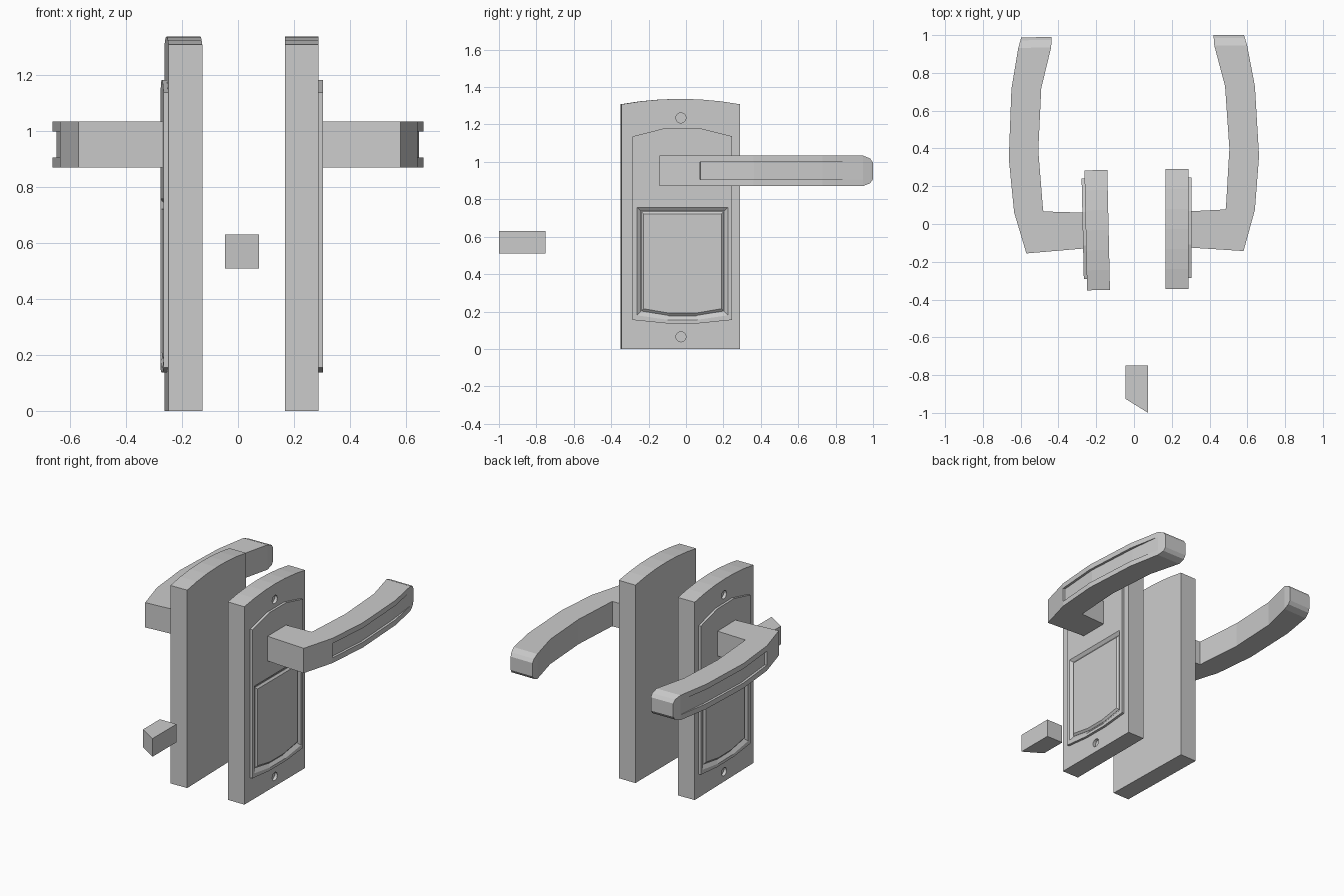
import bpy, bmesh
from mathutils import Matrix, Vector

cube = bpy.data.objects.get("Cube")
if cube:
    bpy.data.objects.remove(cube)

metal = bpy.data.materials.new("grey metal")
metal.use_nodes = True
GREY = (0.6, 0.6, 0.6, 1)
metal.diffuse_color = GREY
metal.node_tree.nodes["Principled BSDF"].inputs["Base Color"].default_value = GREY


def loft(name, rings, matrix=Matrix()):
    """Skin a closed solid through matching rings of points."""
    bm = bmesh.new()
    rows = [[bm.verts.new(matrix @ Vector(p)) for p in ring] for ring in rings]
    n = len(rows[0])
    for a, b in zip(rows, rows[1:]):
        for i in range(n):
            j = (i + 1) % n
            bm.faces.new((a[i], a[j], b[j], b[i]))
    bm.faces.new(rows[0])
    bm.faces.new(rows[-1])
    bmesh.ops.remove_doubles(bm, verts=bm.verts, dist=1e-5)
    bmesh.ops.recalc_face_normals(bm, faces=bm.faces)
    mesh = bpy.data.meshes.new(name)
    bm.to_mesh(mesh)
    bm.free()
    mesh.materials.append(metal)
    obj = bpy.data.objects.new(name, mesh)
    bpy.context.collection.objects.link(obj)
    return obj


def cut(obj, cutter):
    """Subtract the cutter, bake the result and drop the cutter."""
    mod = obj.modifiers.new("cut", "BOOLEAN")
    mod.operation, mod.solver, mod.object = "DIFFERENCE", "EXACT", cutter
    cutter.hide_render = True
    graph = bpy.context.evaluated_depsgraph_get()
    mesh = bpy.data.meshes.new_from_object(obj.evaluated_get(graph))
    obj.modifiers.clear()
    obj.data = mesh
    bpy.data.objects.remove(cutter)


def crown(y0, y1, side, mid, n):
    """Shallow arch of n segments from y0 to y1."""
    pts = []
    for i in range(n + 1):
        t = i / n
        pts.append((y0 + (y1 - y0) * t, side + (mid - side) * 4 * t * (1 - t)))
    return pts


def at_x(x, outline):
    return [(x, y, z) for y, z in outline]


def window(inset):
    """Window outline: flat top, arched bottom, shrunk by the inset."""
    y0, y1 = -0.262 + inset, 0.224 - inset
    return crown(y0, y1, 0.18 + inset, 0.153 + inset, 3) + [(y1, 0.757 - inset), (y0, 0.757 - inset)]


def disc(r, cz):
    m = Matrix.Translation((0, -0.027, cz))
    pts = [m @ (Matrix.Rotation(i * 0.3926991, 4, "X") @ Vector((0, r, 0))) for i in range(16)]
    return [(p.y, p.z) for p in pts]


# Handle path: inner corner, outer corner, half height, groove half height, groove depth
MID = 0.952
STATIONS = [
    ((0.25, 0.065), (0.25, -0.122), 0.082, 0.047, 0),
    ((0.485, 0.077), (0.58, -0.143), 0.082, 0.047, 0),
    ((0.487, 0.09), (0.64, 0.075), 0.082, 0.047, 0),
    ((0.487, 0.09), (0.64, 0.075), 0.082, 0.047, 0.016),
    ((0.505, 0.4), (0.662, 0.36), 0.082, 0.047, 0.016),
    ((0.482, 0.73), (0.64, 0.73), 0.082, 0.047, 0.016),
    ((0.425, 0.945), (0.599, 0.945), 0.082, 0.047, 0),
    ((0.422, 0.985), (0.587, 0.985), 0.066, 0.044, 0),
    ((0.422, 1.0), (0.582, 1.0), 0.044, 0.04, 0),
]


def handle_ring(inner, outer, h, g, depth):
    i, o = Vector(inner), Vector(outer)
    d = o + (i - o).normalized() * depth
    spots = [(i, -h), (o, -h), (o, -g), (d, -g), (d, g), (o, g), (o, h), (i, h)]
    return [(p.x, p.y, MID + z) for p, z in spots]


def lock_side(side, body, grip):
    # Back plate with arched top and two screw holes
    plate_outline = [(0.29, 0), (-0.345, 0)] + crown(-0.345, 0.29, 1.308, 1.337, 6)
    plate = loft(side + "_plate", [at_x(0.167, plate_outline), at_x(0.288, plate_outline)], body)
    for z in (0.065, 1.235):
        cut(plate, loft("hole_cutter", [at_x(0.268, disc(0.027, z)), at_x(0.35, disc(0.027, z))], body))

    # Raised panel with a bevelled window groove
    outline = crown(0.247, -0.285, 0.155, 0.135, 3) + crown(-0.285, 0.247, 1.137, 1.187, 3)
    panel = loft(side + "_panel", [at_x(0.28, outline), at_x(0.304, outline)], body)
    cut(panel, loft("window_cutter", [at_x(0.289, window(0.02)), at_x(0.304, window(0)),
                                      at_x(0.33, window(0))], body))
    loft(side + "_window_insert", [at_x(0.284, window(0.023)), at_x(0.29, window(0.023)),
                                   at_x(0.301, window(0.035))], body)

    # Lever handle with a shallow groove along its outer face
    loft(side + "_handle", [handle_ring(*s) for s in STATIONS], grip)


lock_side("left", Matrix(), Matrix())
flip = Matrix.Rotation(0.022, 4, "Z") @ Matrix.Scale(-1, 4, (1, 0, 0))
lock_side("right", Matrix.Translation((0.032, 0, 0)) @ flip, Matrix.Translation((0.007, 0, 0)) @ flip)

# Latch bolt with a slanted nose
bolt = [(-0.046, -0.75), (0.075, -0.75), (0.075, -1.0), (-0.046, -0.925)]
loft("latch_bolt", [[(x, y, z) for x, y in bolt] for z in (0.51, 0.63)])
